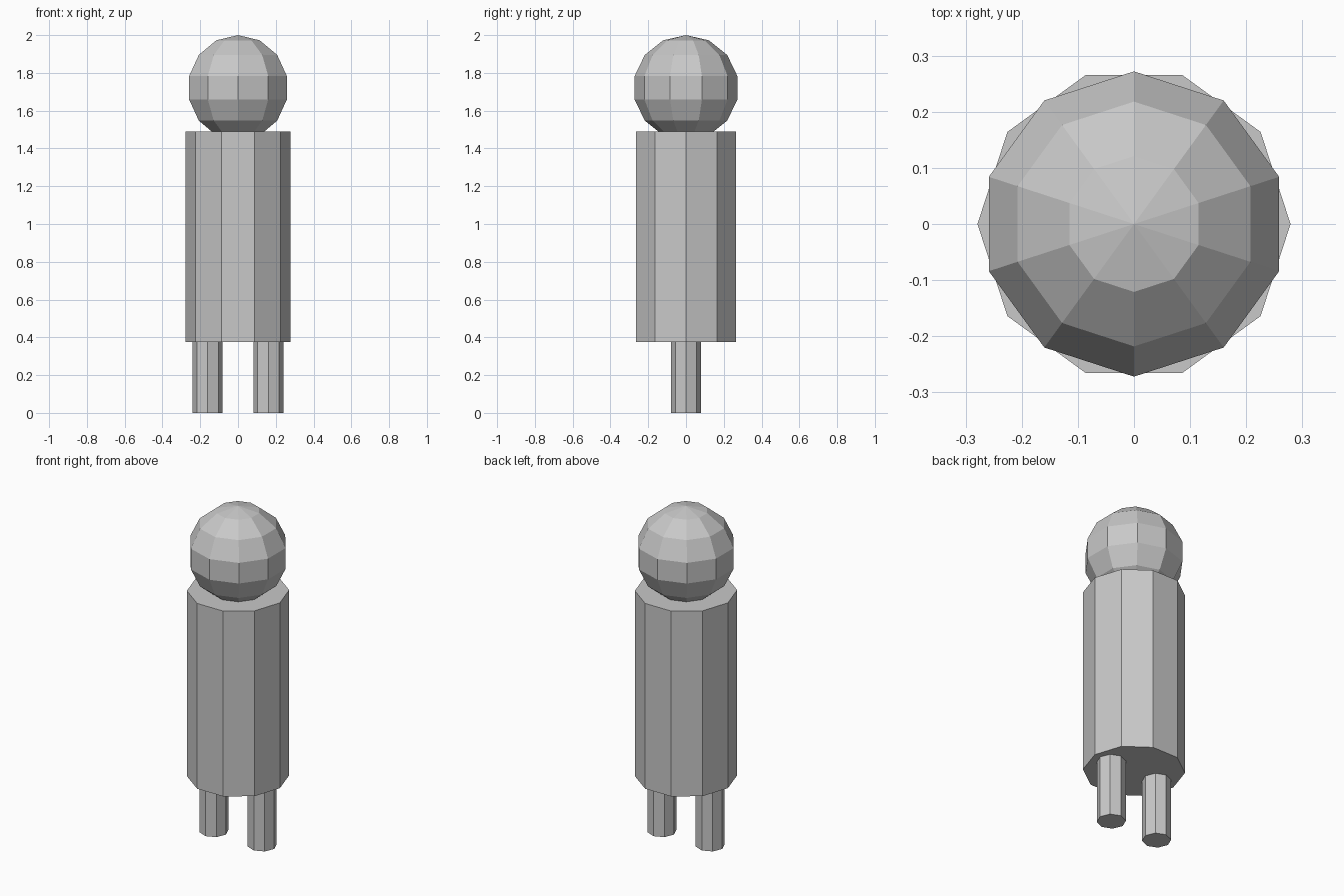
import bpy

if "Cube" in bpy.data.objects:
    bpy.data.objects.remove(bpy.data.objects["Cube"])

grey = bpy.data.materials.new("light_grey")
grey.diffuse_color = (0.58, 0.58, 0.58, 1)
grey.use_nodes = True
grey.node_tree.nodes["Principled BSDF"].inputs["Base Color"].default_value = grey.diffuse_color


def finish(name):
    """Name the newest primitive and colour it."""
    obj = bpy.context.object
    obj.name = name
    obj.data.materials.append(grey)
    bpy.ops.object.shade_flat()
    return obj


def post(name, sides, radius, x, z0, z1):
    """Upright prism with a corner pointing along +x."""
    bpy.ops.mesh.primitive_cylinder_add(
        vertices=sides, radius=radius, depth=z1 - z0, location=(x, 0, (z0 + z1) / 2))
    return finish(name)


# Torso: ten-sided column, turned so a corner lies on the x axis
torso = post("torso", 10, 0.279, 0, 0.376, 1.491)
torso.rotation_euler.z = 1.5707963

# Legs: octagonal posts, tops tucked just inside the torso
for side, x in (("left", -0.161), ("right", 0.161)):
    post(side + "_leg", 8, 0.08, x, 0, 0.386)

# Head: low-poly ball sunk slightly into the torso
bpy.ops.mesh.primitive_uv_sphere_add(
    segments=10, ring_count=7, radius=0.279, location=(0, 0, 1.721))
finish("head")
